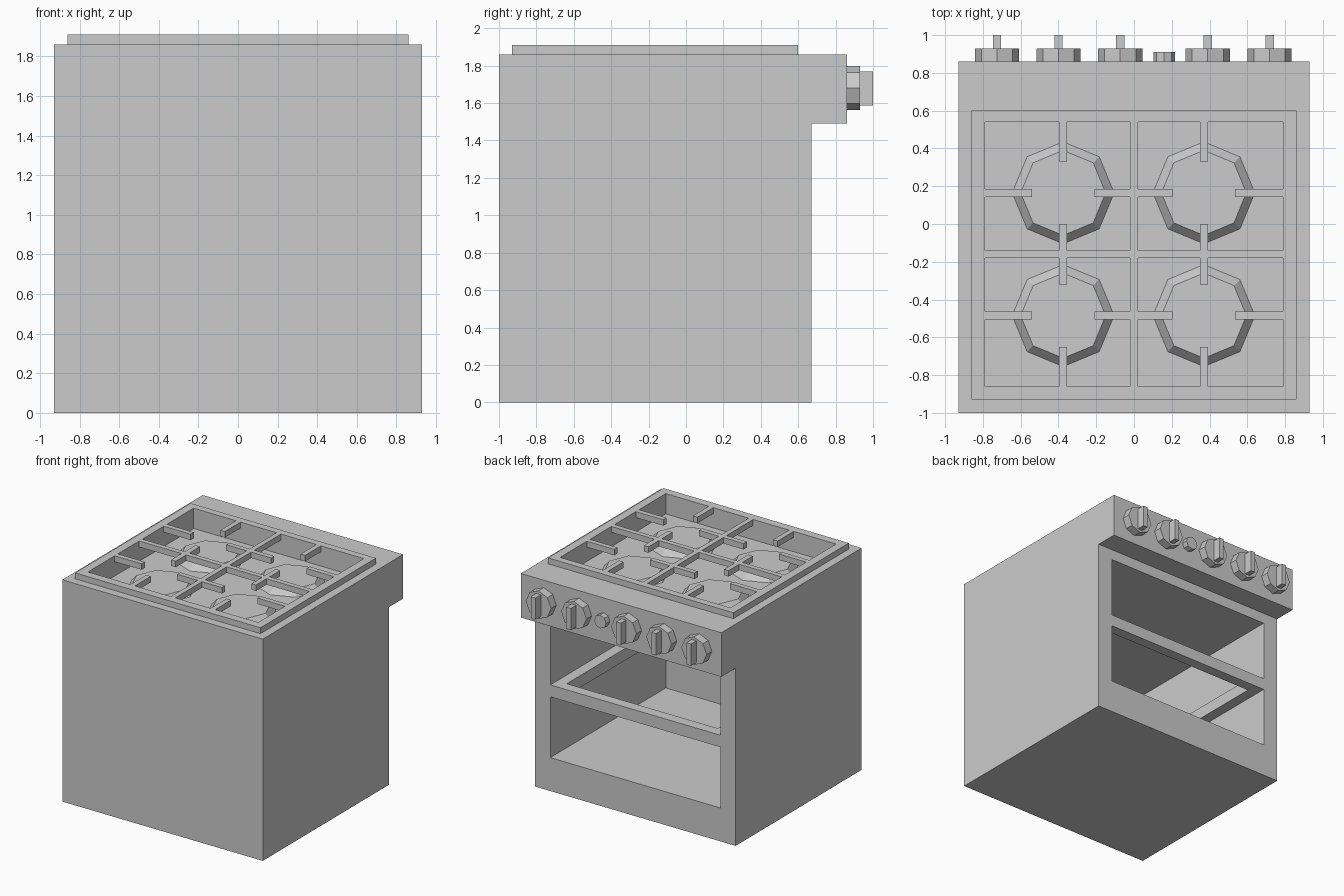
import bpy, bmesh, math
from mathutils import Matrix

if "Cube" in bpy.data.objects:
    bpy.data.objects.remove(bpy.data.objects["Cube"])


def finish(name, bm):
    bmesh.ops.recalc_face_normals(bm, faces=bm.faces)
    me = bpy.data.meshes.new(name)
    bm.to_mesh(me)
    bm.free()
    ob = bpy.data.objects.new(name, me)
    bpy.context.collection.objects.link(ob)
    return ob


def add_box(bm, x0, x1, y0, y1, z0, z1):
    m = Matrix.Translation(((x0 + x1) / 2, (y0 + y1) / 2, (z0 + z1) / 2))
    m = m @ Matrix.Diagonal((x1 - x0, y1 - y0, z1 - z0, 1))
    bmesh.ops.create_cube(bm, size=1, matrix=m)


def box(name, *dims):
    bm = bmesh.new()
    add_box(bm, *dims)
    return finish(name, bm)


def cut(ob, name, *dims):
    cutter = box(name, *dims)
    mod = ob.modifiers.new(name, 'BOOLEAN')
    mod.operation, mod.solver, mod.object = 'DIFFERENCE', 'EXACT', cutter
    bpy.context.view_layer.objects.active = ob
    bpy.ops.object.modifier_apply(modifier=mod.name)
    bpy.data.objects.remove(cutter)


# Body: side profile (y, z) with overhanging control panel, extruded along x
bm = bmesh.new()
profile = [(-1, 0), (.67, 0), (.67, 1.49), (.86, 1.49), (.86, 1.86), (-1, 1.86)]
face = bm.faces.new([bm.verts.new((-.93, y, z)) for y, z in profile])
ext = bmesh.ops.extrude_face_region(bm, geom=[face])
for v in ext['geom']:
    if isinstance(v, bmesh.types.BMVert):
        v.co.x = .93
body = finish("stove_body", bm)

# Burner well, two oven compartments and the open shelf between them
FLOOR = 1.74
cut(body, "burner_well_cut", -.79, .79, -.86, .54, FLOOR, 2)
cut(body, "lower_oven_cut", -.79, .79, -.86, .8, .28, .79)
cut(body, "upper_oven_cut", -.79, .79, -.86, .8, .89, 1.40)
cut(body, "shelf_hole_cut", -.70, .70, -.77, .58, .7, 1.0)

# Raised rim around the well
rim = box("cooktop_rim", -.86, .86, -.93, .60, 1.86, 1.91)
cut(rim, "rim_cut", -.79, .79, -.86, .54, 1.8, 2)

# Pan support grate: central cross and four fingers above every burner
bm = bmesh.new()
Z = (1.86, 1.91)
W = .021
add_box(bm, -W, W, -.86, .54, *Z)
for x0, x1 in ((-.79, -W), (W, .79)):
    add_box(bm, x0, x1, -.16 - W, -.16 + W, *Z)
centres = [(x, y) for x in (-.375, .37) for y in (-.485, .165)]
for cx, cy in centres:
    left, right = (-.79, -W) if cx < 0 else (W, .79)
    low, high = (-.86, -.16 - W) if cy < 0 else (-.16 + W, .54)
    add_box(bm, left, cx - .165, cy - W, cy + W, *Z)
    add_box(bm, cx + .165, right, cy - W, cy + W, *Z)
    add_box(bm, cx - W, cx + W, low, cy - .165, *Z)
    add_box(bm, cx - W, cx + W, cy + .165, high, *Z)
finish("grate", bm)

# Octagonal burners
for i, (cx, cy) in enumerate(centres):
    bm = bmesh.new()
    bmesh.ops.create_cone(bm, cap_ends=True, segments=8, radius1=.27, radius2=.225,
                          depth=.05, matrix=Matrix.Translation((cx, cy, FLOOR + .025)))
    finish(f"burner_{i + 1}", bm)


# Control knobs on the panel
def add_dial(bm, x, r, depth):
    m = Matrix.Translation((x, .86 + depth / 2, 1.68)) @ Matrix.Rotation(math.pi / 2, 4, 'X')
    bmesh.ops.create_cone(bm, cap_ends=True, segments=8, radius1=r, radius2=r,
                          depth=depth, matrix=m)


for i, x in enumerate((-.725, -.40, -.073, .39, .718)):
    bm = bmesh.new()
    add_dial(bm, x, .117, .07)
    add_box(bm, x - .022, x + .022, .93, 1.0, 1.587, 1.77)
    finish(f"knob_{i + 1}", bm)

bm = bmesh.new()
add_dial(bm, .16, .056, .05)
finish("igniter_button", bm)
